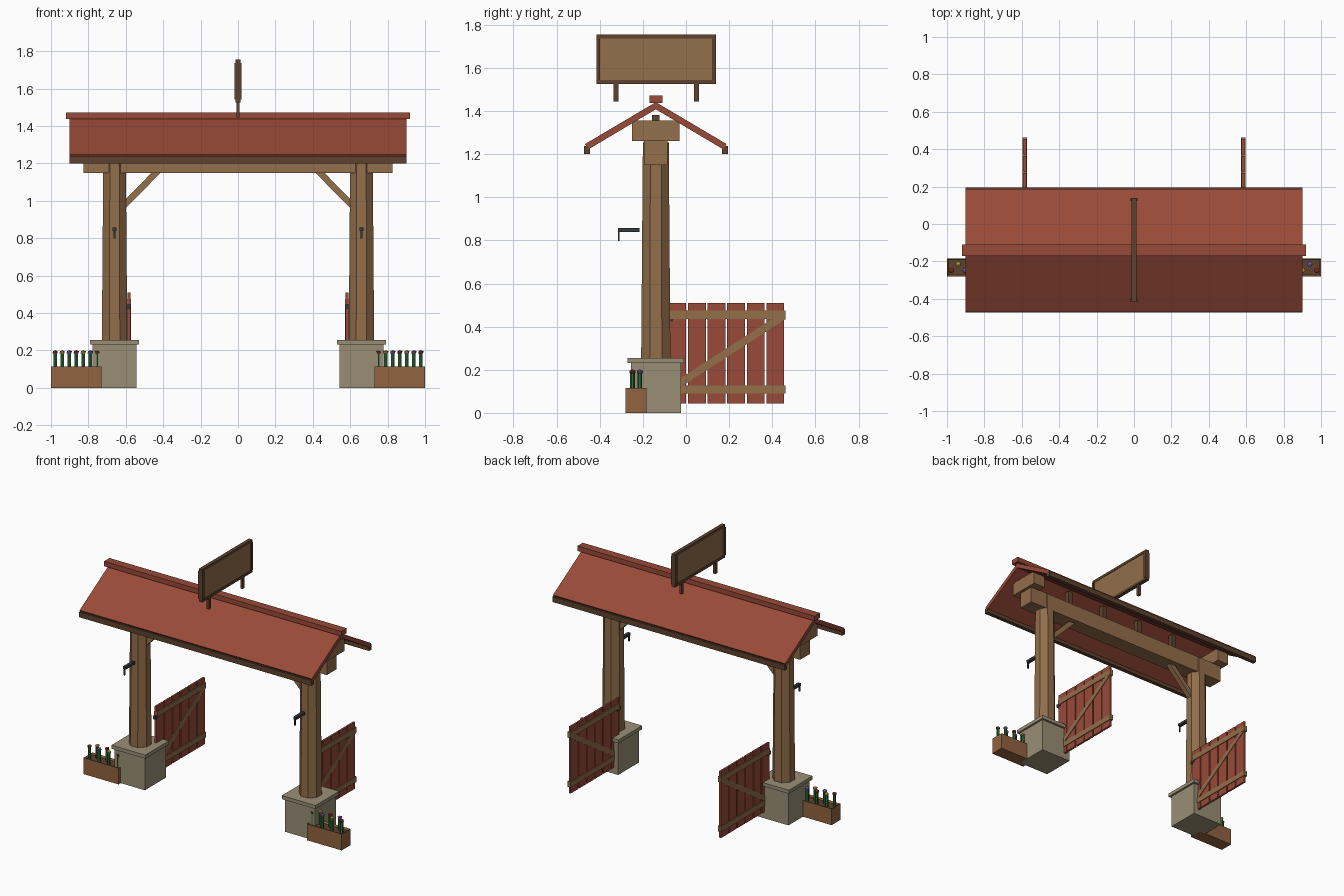
import bpy, bmesh
from math import radians, atan2, hypot
from mathutils import Matrix, Vector

cube = bpy.data.objects.get("Cube")
if cube:
    bpy.data.objects.remove(cube, do_unlink=True)


def material(name, hex_code):
    rgb = [int(hex_code[i:i + 2], 16) / 255 for i in (0, 2, 4)]
    col = [c / 12.92 if c < 0.04 else ((c + 0.055) / 1.055) ** 2.4 for c in rgb] + [1]
    m = bpy.data.materials.new(name)
    m.use_nodes = True
    m.diffuse_color = col
    m.node_tree.nodes["Principled BSDF"].inputs["Base Color"].default_value = col
    return m


WOOD = material("timber", "936E4A")
DARK = material("dark_timber", "5E422E")
RED = material("red_paint", "984A38")
STONE = material("stone", "9A8F76")
PLANTER = material("planter_wood", "92633F")
IRON = material("iron", "34383D")
GREEN = material("leaf_green", "2F6B36")
BLOOMS = [material("bloom_red", "8C2F2A"), material("bloom_yellow", "B89C3C"),
          material("bloom_purple", "7E58B4")]


def finish(name, bm, *mats):
    bmesh.ops.recalc_face_normals(bm, faces=bm.faces)
    me = bpy.data.meshes.new(name)
    bm.to_mesh(me)
    bm.free()
    for m in mats:
        me.materials.append(m)
    ob = bpy.data.objects.new(name, me)
    bpy.context.collection.objects.link(ob)
    return ob


def box_bm(center, size, rot=Matrix()):
    bm = bmesh.new()
    mat = Matrix.Translation(center) @ rot @ Matrix.Diagonal((*size, 1))
    bmesh.ops.create_cube(bm, size=1, matrix=mat)
    return bm


def box(name, center, size, mat, rot=Matrix()):
    return finish(name, box_bm(center, size, rot), mat)


def rod(name, center, r1, r2, length, sides, mat, rot=Matrix()):
    bm = bmesh.new()
    bmesh.ops.create_cone(bm, cap_ends=True, segments=sides, radius1=r1, radius2=r2,
                          depth=length, matrix=Matrix.Translation(center) @ rot)
    return finish(name, bm, mat)


def strut(name, a, b, size, mat):
    """Box whose long side runs from a to b."""
    a, b = Vector(a), Vector(b)
    d = b - a
    if abs(d.x) > abs(d.y):
        rot = Matrix.Rotation(-atan2(d.z, d.x), 4, 'Y')
        dims = (d.length, size[0], size[1])
    else:
        rot = Matrix.Rotation(atan2(d.z, d.y), 4, 'X')
        dims = (size[0], d.length, size[1])
    return box(name, (a + b) / 2, dims, mat, rot)


def prism(name, profile, half, mat):
    """Closed (y, z) profile extruded along x."""
    bm = bmesh.new()
    face = bm.faces.new([bm.verts.new((-half, y, z)) for y, z in profile])
    new = bmesh.ops.extrude_face_region(bm, geom=[face])["geom"]
    bmesh.ops.translate(bm, vec=(2 * half, 0, 0),
                        verts=[v for v in new if isinstance(v, bmesh.types.BMVert)])
    return finish(name, bm, mat)


CY = -0.14   # centre line of the gateway

# Roof, ridge cap and eaves boards
for s, side in ((-1, "front"), (1, "back")):
    prism("roof_" + side, [(CY, 1.441), (CY + s * 0.328, 1.247),
                           (CY + s * 0.313, 1.222), (CY, 1.408)], 0.9, RED)
    box("eaves_board_" + side, (0, CY + s * 0.32, 1.219), (1.8, 0.028, 0.037), DARK)
box("ridge_cap", (0, CY, 1.454), (1.84, 0.06, 0.034), RED)

# Main beam and short struts under the ridge
box("main_beam", (0, CY, 1.207), (1.65, 0.11, 0.115), WOOD)
for i in range(4):
    box("ridge_strut", (-0.45 + 0.3 * i, CY, 1.322), (0.036, 0.036, 0.12), DARK)

# Hanging board above the ridge
SY, SZ = -0.138, 1.64
box("sign_panel", (0, SY, SZ), (0.02, 0.53, 0.2), WOOD)
for s in (-1, 1):
    box("sign_rail", (0, SY, SZ + s * 0.106), (0.026, 0.556, 0.018), DARK)
    box("sign_stile", (0, SY + s * 0.269, SZ), (0.036, 0.018, 0.196), DARK)
    box("sign_leg", (0, SY + s * 0.187, 1.487), (0.018, 0.022, 0.085), DARK)

for s, side in ((-1, "right"), (1, "left")):
    px = s * 0.66

    # Stone footing
    box("footing_" + side, (px, CY, 0.116), (0.235, 0.232, 0.232), STONE)
    box("footing_cap_" + side, (px, CY, 0.243), (0.262, 0.262, 0.025), STONE)

    # Tapered eight-sided post with brace and cross beam
    rod("post_" + side, (px, CY, 0.755), 0.0735, 0.065, 1.0, 8, WOOD,
        Matrix.Rotation(radians(22.5), 4, 'Z'))
    strut("brace_" + side, (s * 0.615, CY, 0.97), (s * 0.42, CY, 1.168),
          (0.036, 0.034), WOOD)
    box("cross_beam_" + side, (s * 0.8, CY, 1.308), (0.09, 0.222, 0.094), WOOD)

    # Iron hook on the front of the post
    box("hook_arm_" + side, (px, -0.265, 0.848), (0.022, 0.1, 0.018), IRON)
    box("hook_tip_" + side, (px, -0.312, 0.82), (0.009, 0.009, 0.045), IRON)

    # Open gate leaf
    gx = s * 0.583
    for i in range(6):
        box("gate_plank_" + side, (gx, -0.04 + 0.0907 * i, 0.277),
            (0.014, 0.082, 0.467), RED)
    for z in (0.108, 0.455):
        box("gate_rail_" + side, (gx, 0.192, z), (0.024, 0.54, 0.038), WOOD)
        box("gate_hinge_" + side, (gx, -0.078, z - 0.02), (0.02, 0.036, 0.022), IRON)
    strut("gate_diagonal_" + side, (gx, -0.065, 0.115), (gx, 0.452, 0.449),
          (0.022, 0.034), WOOD)

    # Planter with sunken soil
    bx, by = s * 0.865, -0.232
    bm = box_bm((bx, by, 0.0575), (0.27, 0.096, 0.115))
    bm.faces.ensure_lookup_table()
    top = max(bm.faces, key=lambda f: f.calc_center_median().z)
    bmesh.ops.inset_region(bm, faces=[top], thickness=0.01)
    top.material_index = 1
    bmesh.ops.translate(bm, vec=(0, 0, -0.012), verts=top.verts)
    finish("planter_" + side, bm, PLANTER, DARK)

    # Flowers in a staggered row
    for i in range(7):
        fx, fy = bx + 0.0375 * (i - 3), by + (0.018 if i % 2 else -0.016)
        rod("stem_" + side, (fx, fy, 0.143), 0.011, 0.011, 0.085, 6, GREEN)
        bm = bmesh.new()
        bmesh.ops.create_icosphere(bm, subdivisions=1, radius=0.016,
                                   matrix=Matrix.Translation((fx, fy, 0.19)) @ Matrix.Diagonal((1, 1, 0.75, 1)))
        finish("bloom_" + side, bm, BLOOMS[i % 3])
